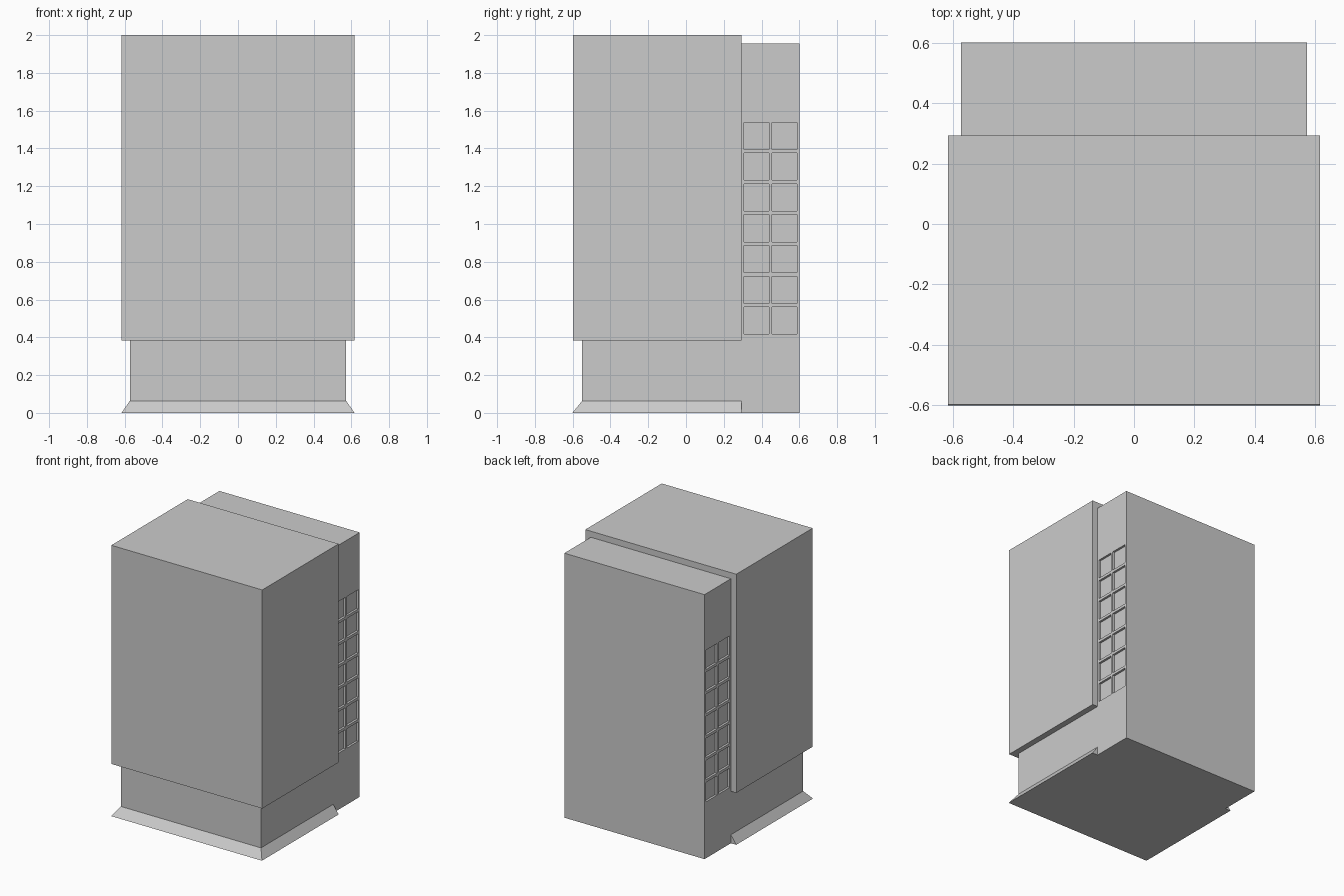
import bpy

if "Cube" in bpy.data.objects:
    bpy.data.objects.remove(bpy.data.objects["Cube"])

HALF_W, HOUSING_W = 0.573, 0.617     # half widths of core and front housing
FRONT, SPLIT, BACK = -0.55, 0.294, 0.602
HOUSING_Z, SKIRT_Z = 0.384, 0.063


def frustum(name, lower, upper):
    """Six-sided solid between two rectangles given as (x0, x1, y0, y1, z)."""
    verts = []
    for x0, x1, y0, y1, z in (lower, upper):
        verts += [(x0, y0, z), (x1, y0, z), (x1, y1, z), (x0, y1, z)]
    faces = [(3, 2, 1, 0), (4, 5, 6, 7)]
    faces += [(i, (i + 1) % 4, (i + 1) % 4 + 4, i + 4) for i in range(4)]
    mesh = bpy.data.meshes.new(name)
    mesh.from_pydata(verts, [], faces)
    obj = bpy.data.objects.new(name, mesh)
    bpy.context.collection.objects.link(obj)
    return obj


def box(name, x0, x1, y0, y1, z0, z1):
    return frustum(name, (x0, x1, y0, y1, z0), (x0, x1, y0, y1, z1))


def combine(target, other, operation):
    """Apply a boolean and remove the helper."""
    mod = target.modifiers.new(operation.title(), 'BOOLEAN')
    mod.operation, mod.object, mod.solver = operation, other, 'EXACT'
    bpy.context.view_layer.objects.active = target
    bpy.ops.object.modifier_apply(modifier=mod.name)
    bpy.data.objects.remove(other, do_unlink=True)


# Core: full-depth cabinet with the rear section exposed
cabinet = box("cabinet", -HALF_W, HALF_W, FRONT, BACK, 0, 1.955)

# Front housing: larger box overhanging the base
housing = box("front_housing", -HOUSING_W, HOUSING_W, -0.598, SPLIT, HOUSING_Z, 2.0)
combine(cabinet, housing, 'UNION')

# Sloped skirt around the front and sides of the base
skirt = frustum("base_skirt", (-HOUSING_W, HOUSING_W, -0.602, SPLIT, 0),
                (-HALF_W, HALF_W, FRONT, SPLIT, SKIRT_Z))
combine(cabinet, skirt, 'UNION')

# Vent recesses: 2 x 7 shallow pockets on both sides of the rear section
DEPTH = 0.016
pockets = []
for side in (-1, 1):
    xa, xb = sorted((side * (HALF_W - DEPTH), side * (HALF_W + 0.02)))
    for y in (0.308, 0.456):
        for row in range(7):
            z = 0.417 + row * 0.163
            pockets.append(box("vent_pocket", xa, xb, y, y + 0.131, z, z + 0.143))
bpy.ops.object.select_all(action='DESELECT')
for p in pockets:
    p.select_set(True)
bpy.context.view_layer.objects.active = pockets[0]
bpy.ops.object.join()
combine(cabinet, pockets[0], 'DIFFERENCE')
